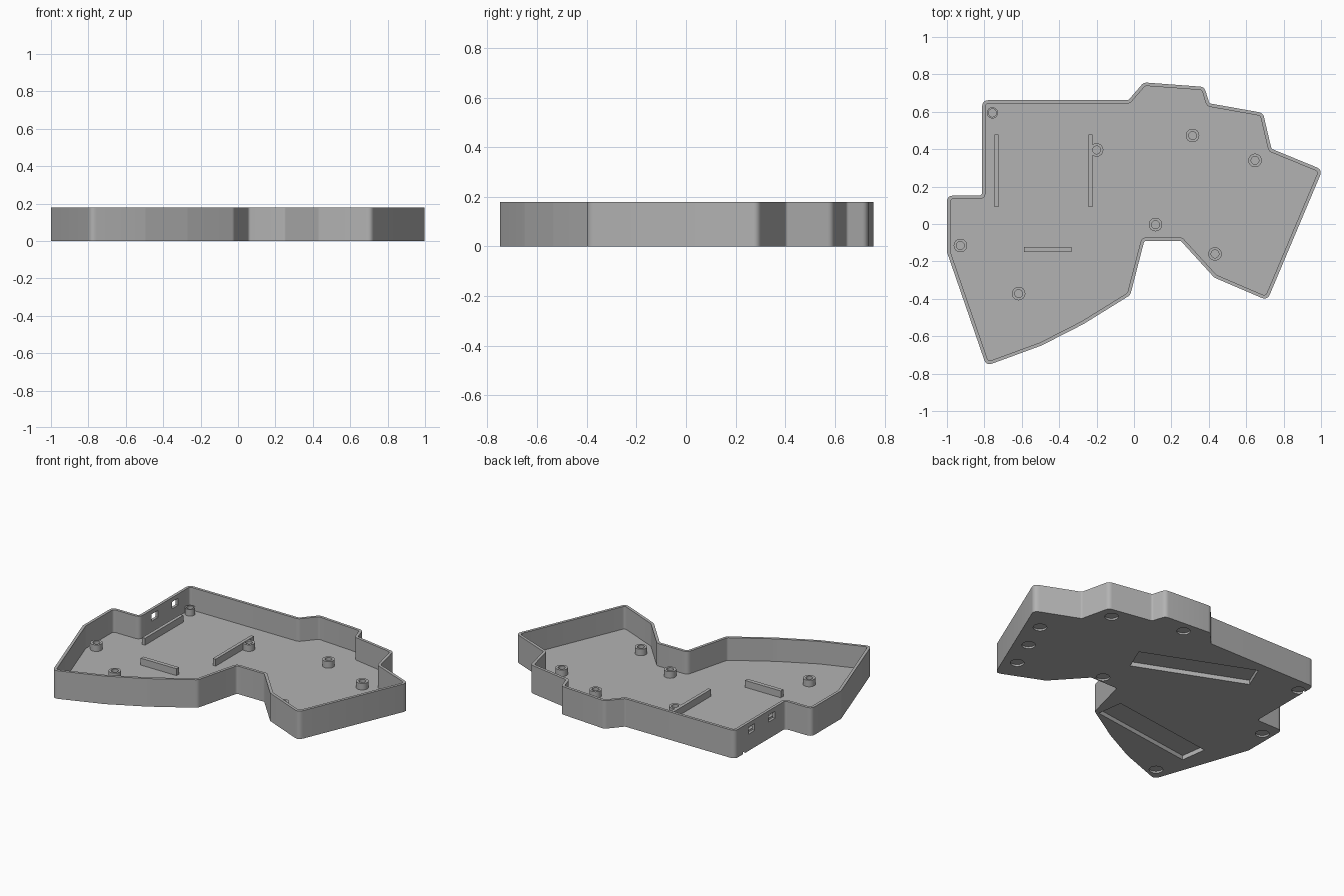
import bpy, bmesh, math
from mathutils import Vector, Matrix

cube = bpy.data.objects.get("Cube")
if cube:
    bpy.data.objects.remove(cube, do_unlink=True)

HEIGHT, FLOOR, WALL = 0.18, 0.035, 0.018

grey = bpy.data.materials.new("plain grey plastic")
grey.use_nodes = True
grey.diffuse_color = (0.45, 0.45, 0.45, 1)
grey.node_tree.nodes["Principled BSDF"].inputs["Base Color"].default_value = grey.diffuse_color

# Plan outline of the case, clockwise seen from above
OUTLINE = [Vector(p) for p in (
    (-1.0, 0.152), (-0.812, 0.152), (-0.812, 0.662), (-0.03, 0.662), (0.052, 0.757),
    (0.376, 0.733), (0.403, 0.645), (0.69, 0.594), (0.735, 0.402), (1.008, 0.29),
    (0.713, -0.408), (0.43, -0.287), (0.25, -0.09), (0.055, -0.09), (-0.02, -0.38),
    (-0.27, -0.535), (-0.495, -0.65), (-0.79, -0.758), (-1.0, -0.15))]


def inset(points, dist):
    """Mitred inward offset of a clockwise polygon."""
    result = []
    for i, p in enumerate(points):
        a = (p - points[i - 1]).normalized()
        b = (points[(i + 1) % len(points)] - p).normalized()
        na, nb = Vector((a.y, -a.x)), Vector((b.y, -b.x))
        result.append(p + (na + nb) * dist / (1 + na.dot(nb)))
    return result


def rounded(points, convex, concave, steps=5):
    """Replace every corner with a short arc."""
    result = []
    for i, p in enumerate(points):
        a = (p - points[i - 1]).normalized()
        b = (points[(i + 1) % len(points)] - p).normalized()
        radius = convex if a.cross(b) < 0 else concave
        reach = radius * math.tan(a.angle(b) / 2)
        start, end = p - a * reach, p + b * reach
        for k in range(steps + 1):
            t = k / steps
            result.append(start * (1 - t) ** 2 + p * 2 * t * (1 - t) + end * t * t)
    return result


def finish(name, bm):
    bmesh.ops.recalc_face_normals(bm, faces=bm.faces)
    mesh = bpy.data.meshes.new(name)
    bm.to_mesh(mesh)
    bm.free()
    mesh.materials.append(grey)
    obj = bpy.data.objects.new(name, mesh)
    bpy.context.collection.objects.link(obj)
    return obj


def prism(name, points, z0, z1):
    bm = bmesh.new()
    face = bm.faces.new([bm.verts.new((p.x, p.y, z0)) for p in points])
    top = bmesh.ops.extrude_face_region(bm, geom=[face])["geom"]
    verts = [g for g in top if isinstance(g, bmesh.types.BMVert)]
    bmesh.ops.translate(bm, verts=verts, vec=(0, 0, z1 - z0))
    return finish(name, bm)


def box(name, centre, size, angle=0):
    bm = bmesh.new()
    place = Matrix.Translation(centre) @ Matrix.Rotation(math.radians(angle), 4, "Z")
    bmesh.ops.create_cube(bm, size=1, matrix=place @ Matrix.Diagonal((*size, 1)))
    return finish(name, bm)


def disc(name, x, y, radius, z0, z1):
    ring = [Vector((x + radius * math.cos(k * math.tau / 32),
                    y + radius * math.sin(k * math.tau / 32))) for k in range(32)]
    return prism(name, ring, z0, z1)


def select(obj):
    bpy.ops.object.select_all(action="DESELECT")
    obj.select_set(True)
    bpy.context.view_layer.objects.active = obj


def cut(target, cutter):
    cutter.hide_render = True
    mod = target.modifiers.new("cut", "BOOLEAN")
    mod.operation, mod.solver, mod.object = "DIFFERENCE", "EXACT", cutter
    select(target)
    bpy.ops.object.modifier_apply(modifier=mod.name)
    bpy.data.objects.remove(cutter, do_unlink=True)


# Hollow tray
tray = prism("case_tray", rounded(OUTLINE, 0.035, 0.018), 0, HEIGHT)
cut(tray, prism("cavity", rounded(inset(OUTLINE, WALL), 0.018, 0.035), FLOOR, HEIGHT + 0.1))

# Two connector openings in the side wall
for y in (0.493, 0.287):
    cut(tray, box("port_opening", (-0.81, y, 0.13), (0.1, 0.065, 0.045)))

# Slanted rectangular recesses under the floor
for x, y, angle in ((-0.14, 0.38, -22.6), (-0.425, -0.347, 8)):
    cut(tray, box("underside_recess", (x, y, 0), (0.73, 0.17, 0.056), angle))

# Round foot pockets under the floor
for x, y in ((0.855, 0.166), (0.615, 0.53), (0.185, 0.67), (0.773, -0.035), (0.691, -0.237),
             (0.199, -0.044), (-0.773, 0.573), (-0.936, 0.049), (-0.73, -0.67)):
    cut(tray, disc("foot_pocket", x, y, 0.04, -0.05, 0.012))

select(tray)
bpy.ops.object.shade_smooth_by_angle(angle=math.radians(25))

# Hollow screw posts
for i, (x, y, radius) in enumerate((
        (-0.757, 0.594, 0.03), (-0.2, 0.396, 0.036), (0.313, 0.473, 0.036), (0.647, 0.34, 0.036),
        (0.115, -0.003, 0.036), (0.433, -0.16, 0.036), (-0.617, -0.372, 0.036),
        (-0.928, -0.115, 0.036))):
    post = disc(f"screw_post_{i + 1}", x, y, radius, FLOOR - 0.004, FLOOR + 0.042)
    cut(post, disc("screw_hole", x, y, 0.021, FLOOR + 0.002, HEIGHT))
    select(post)
    bpy.ops.object.shade_smooth_by_angle(angle=math.radians(30))

# Retaining ribs on the floor
for name, x, y, sx, sy in (("outer_rib", -0.735, 0.284, 0.021, 0.388),
                           ("inner_rib", -0.232, 0.284, 0.021, 0.388),
                           ("cross_rib", -0.461, -0.136, 0.256, 0.026)):
    box(name, (x, y, FLOOR + 0.02), (sx, sy, 0.048))
